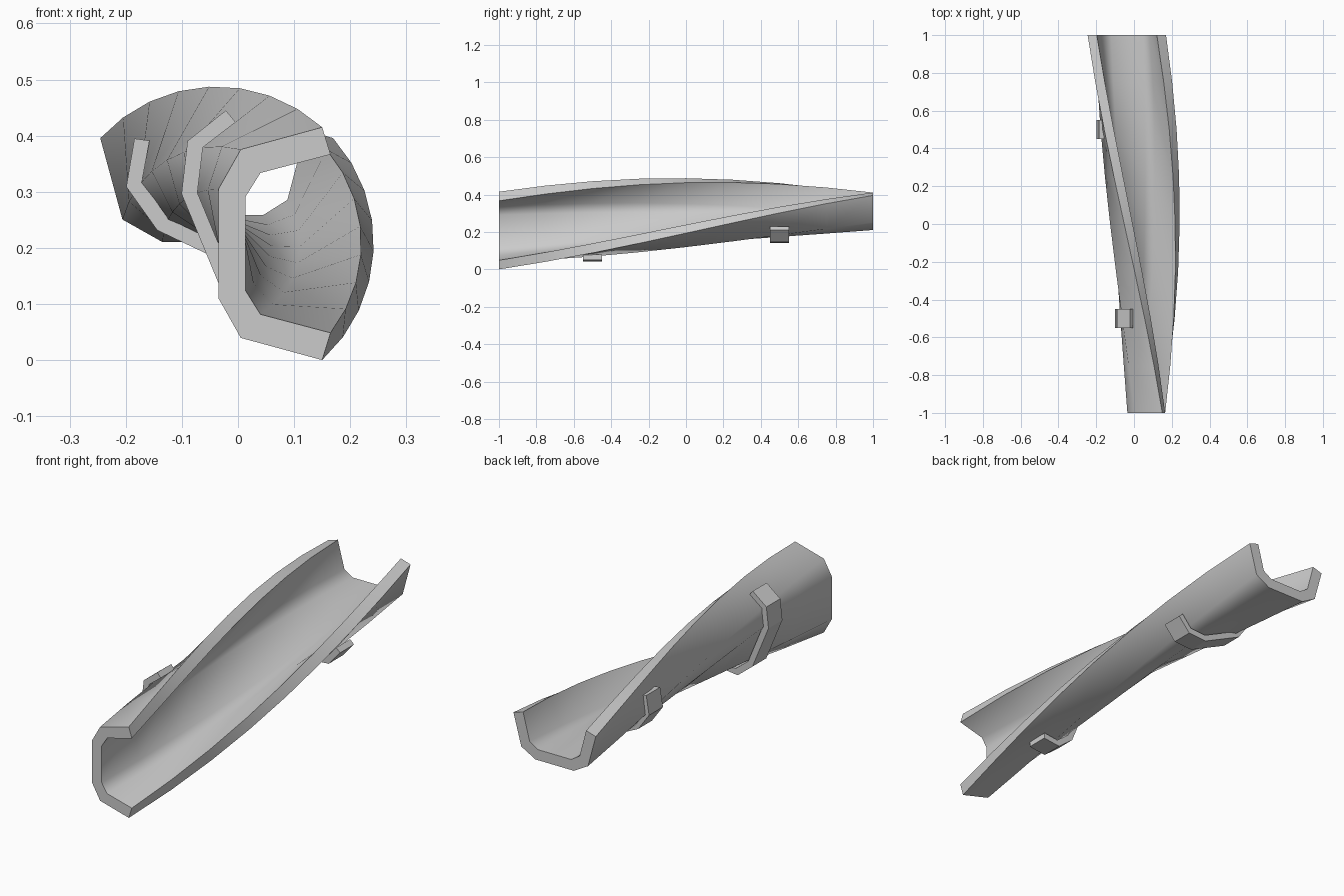
import bpy, bmesh
from math import radians, sin, cos

if "Cube" in bpy.data.objects:
    bpy.data.objects.remove(bpy.data.objects["Cube"])

PX, PZ = -0.038, 0.2075   # twist axis, on the back face of the web


def mirrored(outer, inner):
    """Closed channel outline from upper-half outer and inner points (tip first)."""
    flip = lambda pts: [(x, -z) for x, z in reversed(pts)]
    return outer + flip(outer) + list(reversed(flip(inner))) + list(reversed(inner))


def loft(name, outline, sections):
    """Sweep the outline along y; sections are (y, twist in degrees)."""
    bm = bmesh.new()
    rings = []
    for y, deg in sections:
        c, s = cos(radians(deg)), sin(radians(deg))
        rings.append([bm.verts.new((PX + x * c - z * s, y, PZ + x * s + z * c))
                      for x, z in outline])
    n, h = len(outline), len(outline) // 2
    for a, b in zip(rings, rings[1:]):
        for i in range(n):
            j = (i + 1) % n
            bm.faces.new((a[i], a[j], b[j], b[i]))
    # end caps as quads between outer and inner wall
    for r in (rings[0], rings[-1]):
        for i in range(h - 1):
            bm.faces.new((r[i], r[i + 1], r[n - 2 - i], r[n - 1 - i]))
    bmesh.ops.recalc_face_normals(bm, faces=bm.faces)
    mesh = bpy.data.meshes.new(name)
    bm.to_mesh(mesh)
    bm.free()
    obj = bpy.data.objects.new(name, mesh)
    bpy.context.collection.objects.link(obj)
    return obj


# twisted channel: quarter turn over its length
channel = mirrored([(0.188, 0.2075), (0.043, 0.168), (0.003, 0.097)],
                   [(0.203, 0.159), (0.078, 0.126), (0.051, 0.083)])
body = loft("twisted_channel", channel,
            [(-1 + 0.25 * i, 11.25 * i) for i in range(9)])
bpy.context.view_layer.objects.active = body
body.select_set(True)
bpy.ops.object.shade_smooth_by_angle(angle=radians(60))

# support brackets hugging the outside
bracket = mirrored([(0.106, 0.213), (0.022, 0.189), (-0.024, 0.106)],
                   [(0.114, 0.187), (0.043, 0.168), (0.003, 0.097)])
for name, y, deg in (("front_bracket", -0.5, 22.5), ("rear_bracket", 0.5, 64.5)):
    loft(name, bracket, [(y - 0.05, deg), (y + 0.05, deg)])
